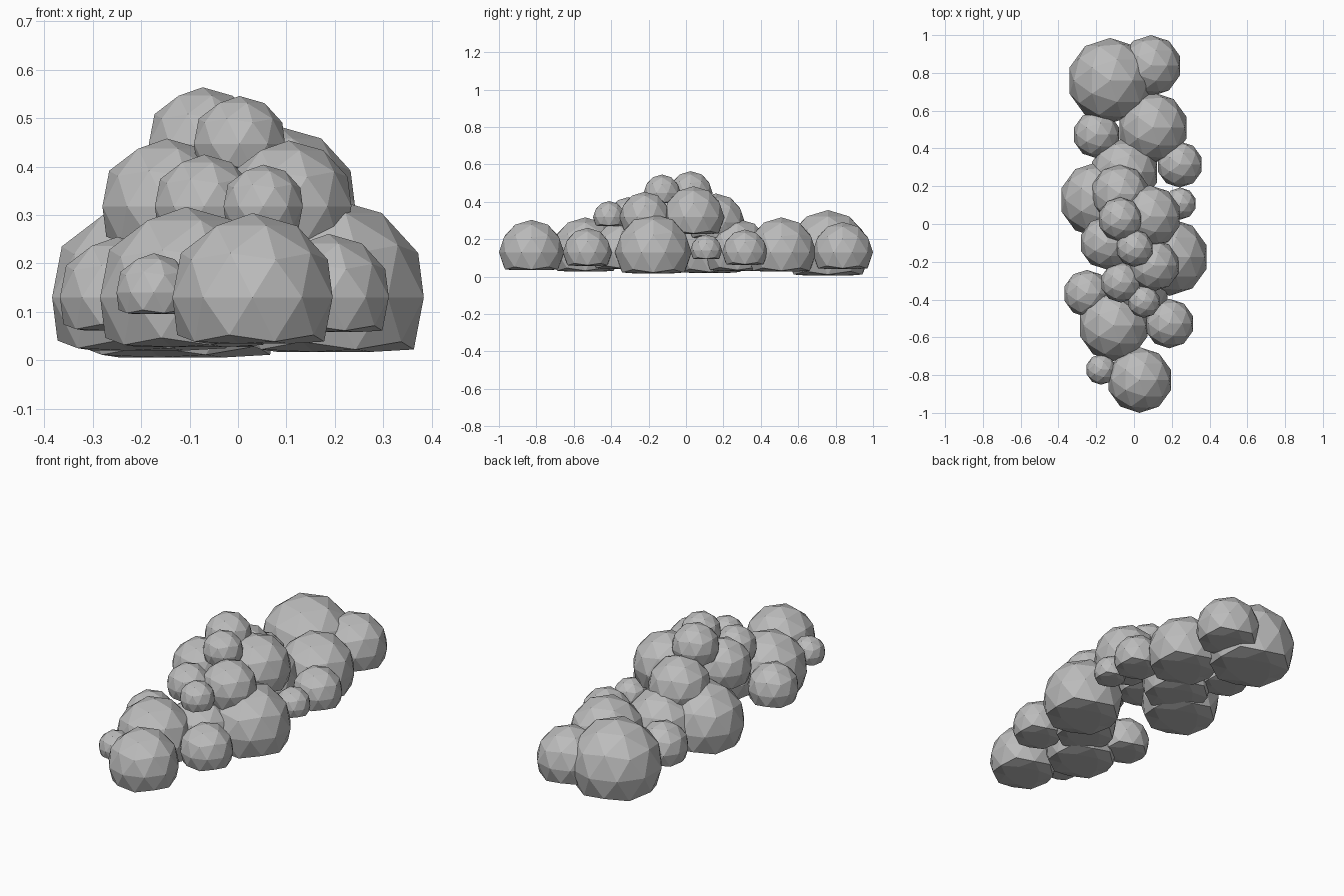
import bpy
import bmesh

default_cube = bpy.data.objects.get("Cube")
if default_cube:
    bpy.data.objects.remove(default_cube, do_unlink=True)

# One plain grey for the whole cloud
grey = bpy.data.materials.new("cloud_grey")
grey.use_nodes = True
colour = (0.5, 0.5, 0.5, 1.0)
grey.diffuse_color = colour
grey.node_tree.nodes["Principled BSDF"].inputs["Base Color"].default_value = colour

FLATTEN = 0.55  # underside height as a fraction of the radius


def add_puff(name, x, y, z, radius):
    """Low-poly ball whose underside is pressed flat."""
    bm = bmesh.new()
    bmesh.ops.create_icosphere(bm, subdivisions=2, radius=radius)
    for vert in bm.verts:
        vert.co.z = max(vert.co.z, -FLATTEN * radius)
    mesh = bpy.data.meshes.new(name)
    bm.to_mesh(mesh)
    bm.free()
    mesh.materials.append(grey)
    puff = bpy.data.objects.new(name, mesh)
    puff.location = (x, y, z)
    bpy.context.collection.objects.link(puff)


def add_layer(name, z, puffs):
    """Puffs sharing one height, each given as x, y, radius."""
    for number, (x, y, radius) in enumerate(puffs, start=1):
        add_puff(f"{name}_{number}", x, y, z, radius)


# Wide bottom layer, front to back
add_layer("base_puff", 0.13, [
    (0.03, -0.826, 0.174),
    (-0.107, -0.538, 0.187),
    (0.187, -0.527, 0.131),
    (-0.249, -0.368, 0.125),
    (0.025, -0.35, 0.16),
    (0.189, -0.175, 0.205),
    (-0.194, 0.128, 0.2),
    (0.242, 0.315, 0.122),
    (-0.05, 0.275, 0.18),
    (-0.198, 0.473, 0.125),
    (0.1, 0.51, 0.187),
    (0.09, 0.838, 0.162),
    (-0.126, 0.759, 0.226),
])

# Small tufts tucked against the bottom layer
add_layer("side_tuft", 0.14, [
    (-0.174, -0.77, 0.081),
    (0.245, 0.108, 0.085),
])

# Middle layer
add_layer("middle_puff", 0.318, [
    (0.052, -0.411, 0.086),
    (-0.07, -0.309, 0.107),
    (0.105, -0.22, 0.136),
    (-0.147, -0.1, 0.14),
    (0.085, 0.04, 0.165),
])
add_puff("middle_back_puff", -0.075, 0.16, 0.29, 0.155)

# Crown
add_layer("crown_puff", 0.447, [
    (0.003, -0.128, 0.099),
    (-0.073, 0.025, 0.117),
])
